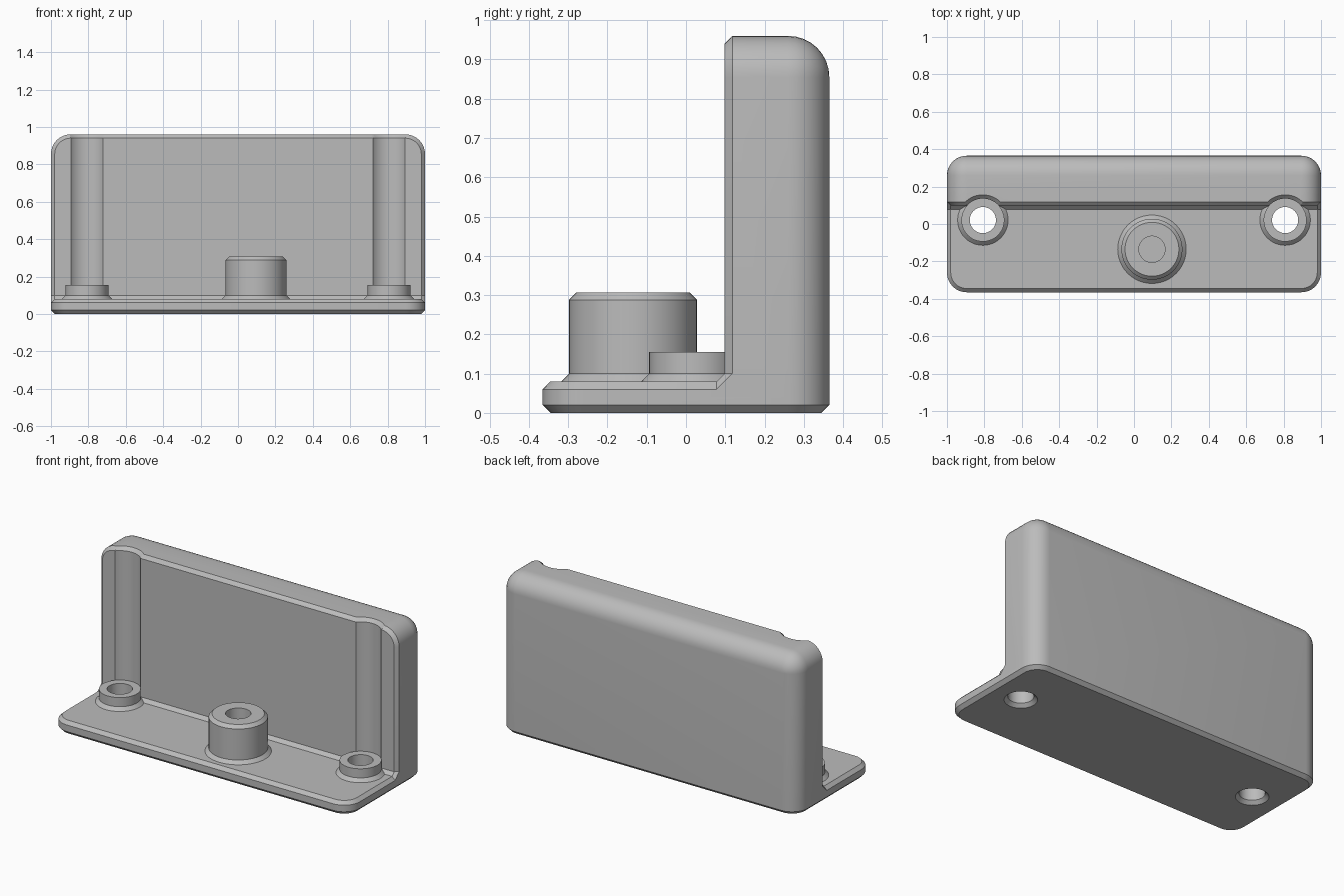
import bpy, bmesh
from math import sin, cos, pi, radians

if "Cube" in bpy.data.objects:
    bpy.data.objects.remove(bpy.data.objects["Cube"], do_unlink=True)

HALF_X, HALF_Y, HEIGHT = 1.0, 0.365, 0.96
ROUND, CHAMFER, STEPS = 0.105, 0.02, 8
WALL_Y, PLATE_Z = 0.098, 0.08
HOLE_X, HOLE_Y = 0.808, 0.021

grey = bpy.data.materials.new("plain grey")
grey.use_nodes = True
grey.diffuse_color = (0.5, 0.5, 0.5, 1)
grey.node_tree.nodes["Principled BSDF"].inputs["Base Color"].default_value = grey.diffuse_color


def loft(name, loops):
    """Closed solid through loops with equal point counts."""
    bm = bmesh.new()
    rings = [[bm.verts.new(p) for p in loop] for loop in loops]
    n = len(rings[0])
    for a, b in zip(rings, rings[1:]):
        for i in range(n):
            j = (i + 1) % n
            bm.faces.new((a[i], a[j], b[j], b[i]))
    bm.faces.new(rings[0])
    bm.faces.new(rings[-1])
    bmesh.ops.remove_doubles(bm, verts=bm.verts, dist=1e-5)
    bmesh.ops.recalc_face_normals(bm, faces=bm.faces)
    mesh = bpy.data.meshes.new(name)
    bm.to_mesh(mesh)
    bm.free()
    mesh.materials.append(grey)
    obj = bpy.data.objects.new(name, mesh)
    bpy.context.collection.objects.link(obj)
    return obj


def lathe(name, x, y, profile, sides=48):
    """Solid of revolution about a vertical axis; profile is (radius, z)."""
    turn = [2 * pi * i / sides for i in range(sides)]
    return loft(name, [[(x + r * cos(t), y + r * sin(t), z) for t in turn]
                       for r, z in profile])


def corner(cx, cy, r, start):
    """Quarter arc from the start quadrant."""
    angles = [(start + k / STEPS) * pi / 2 for k in range(STEPS + 1)]
    return [(cx + r * cos(a), cy + r * sin(a)) for a in angles]


def plate_loop(z, inset):
    cx, cy, r = HALF_X - ROUND, HALF_Y - ROUND, ROUND - inset
    points = []
    for q, (sx, sy) in enumerate(((1, 1), (-1, 1), (-1, -1), (1, -1))):
        points += corner(sx * cx, sy * cy, r, q)
    return [(x, y, z) for x, y in points]


def wall_loop(y, inset):
    cx, cz, r = HALF_X - ROUND, HEIGHT - ROUND, ROUND - inset
    points = corner(cx, cz, r, 0) + corner(-cx, cz, r, 1)
    points += [(inset - HALF_X, 0.04), (HALF_X - inset, 0.04)]
    return [(x, y, z) for x, z in points]


def combine(target, tool, operation):
    mod = target.modifiers.new("join", 'BOOLEAN')
    mod.object, mod.operation, mod.solver = tool, operation, 'EXACT'
    bpy.context.view_layer.objects.active = target
    bpy.ops.object.modifier_apply(modifier=mod.name)
    bpy.data.objects.remove(tool, do_unlink=True)


# base plate with chamfered rims
body = loft("bracket_body", [plate_loop(0, CHAMFER), plate_loop(CHAMFER, 0),
                             plate_loop(PLATE_Z - CHAMFER, 0), plate_loop(PLATE_Z, CHAMFER)])

# back wall: chamfered front edge, rounded rear edges
rear = [k / STEPS * pi / 2 for k in range(STEPS + 1)]
wall = loft("back_wall", [wall_loop(WALL_Y, CHAMFER), wall_loop(WALL_Y + CHAMFER, 0)] +
            [wall_loop(HALF_Y - ROUND + ROUND * sin(a), ROUND * (1 - cos(a))) for a in rear])
combine(body, wall, 'UNION')


# sloped strip where the wall meets the plate
def strip_loop(x, drop):
    y = WALL_Y - CHAMFER
    return [(x, y, 0.04), (x, y, PLATE_Z - drop),
            (x, WALL_Y + drop, PLATE_Z + CHAMFER), (x, 0.2, PLATE_Z + CHAMFER), (x, 0.2, 0.04)]


inner = HALF_X - CHAMFER
strip = loft("corner_strip", [strip_loop(-HALF_X, CHAMFER), strip_loop(-inner, 0),
                              strip_loop(inner, 0), strip_loop(HALF_X, CHAMFER)])
combine(body, strip, 'UNION')

# screw bosses, then their through holes and the tool channels up the wall
for side in (-1, 1):
    x = side * HOLE_X
    boss = lathe("screw_boss", x, HOLE_Y, [(0.135, 0.04), (0.135, PLATE_Z), (0.115, 0.1),
                                           (0.115, 0.155)])
    combine(body, boss, 'UNION')
    channel = lathe("channel_cutter", x, HOLE_Y, [
        (0.11, -0.02), (0.07, 0.02), (0.07, 0.155), (0.115, 0.155),
        (0.115, HEIGHT - CHAMFER), (0.155, HEIGHT + CHAMFER)])
    combine(body, channel, 'DIFFERENCE')

# centre post with a blind hole
post_x, post_y = 0.096, -0.135
post = lathe("centre_post", post_x, post_y, [(0.183, 0.04), (0.183, PLATE_Z), (0.163, 0.1),
                                             (0.163, 0.288), (0.144, 0.307)])
combine(body, post, 'UNION')
bore = lathe("bore_cutter", post_x, post_y, [(0.07, 0.1), (0.07, 0.4)])
combine(body, bore, 'DIFFERENCE')

# smooth curves, sharp edges
bpy.ops.object.select_all(action='DESELECT')
body.select_set(True)
bpy.context.view_layer.objects.active = body
bpy.ops.object.shade_smooth_by_angle(angle=radians(30))
